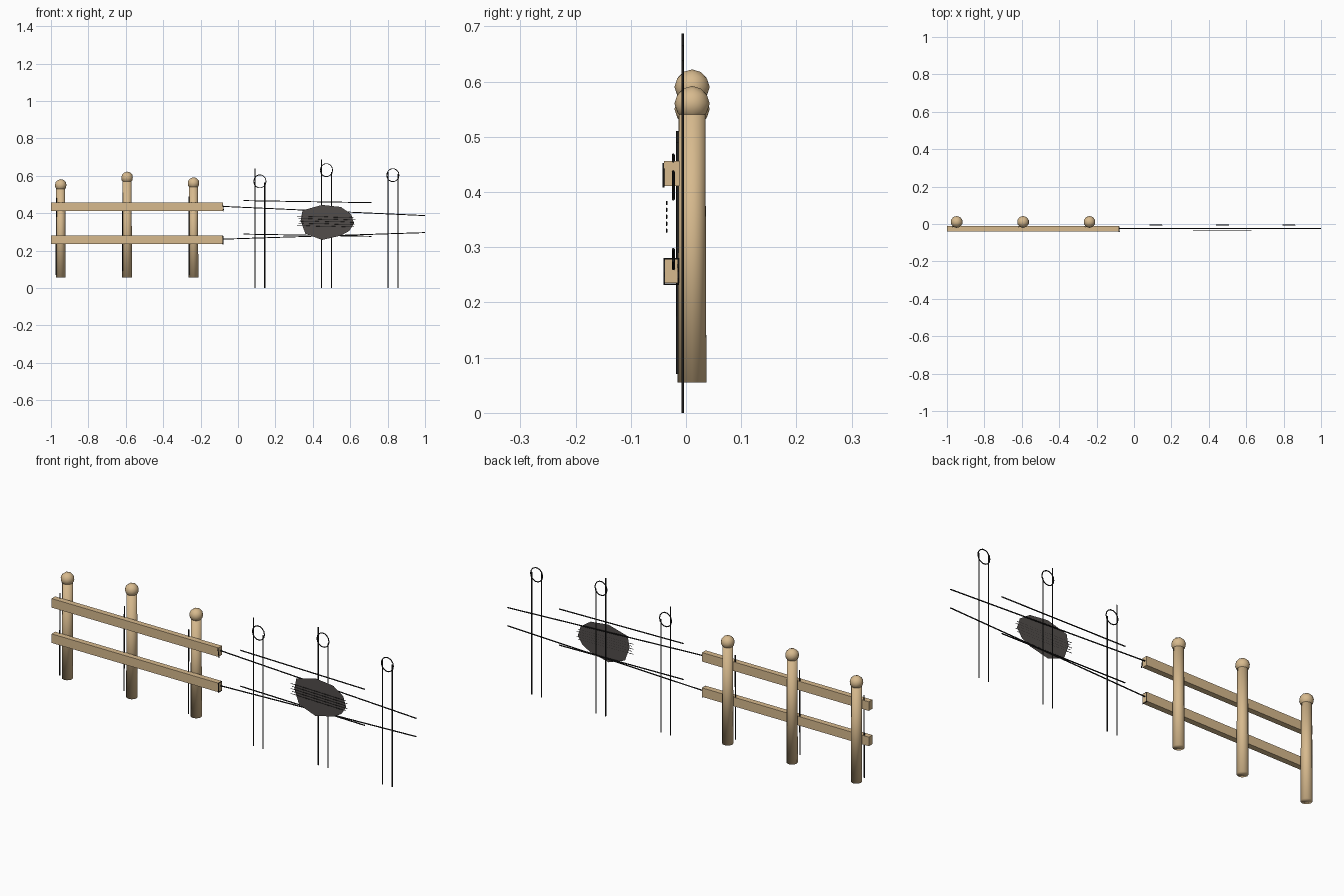
import bpy, bmesh, math
from mathutils import Vector

if "Cube" in bpy.data.objects:
    bpy.data.objects.remove(bpy.data.objects["Cube"])


def material(name, rgb):
    m = bpy.data.materials.new(name)
    m.diffuse_color = (*rgb, 1)
    m.use_nodes = True
    m.node_tree.nodes["Principled BSDF"].inputs["Base Color"].default_value = m.diffuse_color
    return m


WOOD = material("wood", (0.68, 0.49, 0.27))
INK = material("ink", (0.012, 0.012, 0.012))
SHADE = material("pencil_shade", (0.085, 0.075, 0.07))


def finish(name, bm, mat, smooth=False):
    me = bpy.data.meshes.new(name)
    bm.to_mesh(me)
    bm.free()
    me.materials.append(mat)
    for p in me.polygons:
        p.use_smooth = smooth
    ob = bpy.data.objects.new(name, me)
    bpy.context.collection.objects.link(ob)
    return ob


def stroke(name, points, r=0.0028, closed=False):
    # one pen line, a thin tube along a path
    cu = bpy.data.curves.new(name, 'CURVE')
    cu.dimensions = '3D'
    cu.bevel_depth = r
    cu.bevel_resolution = 1
    cu.use_fill_caps = True
    sp = cu.splines.new('POLY')
    sp.points.add(len(points) - 1)
    for p, co in zip(sp.points, points):
        p.co = (*co, 1)
    sp.use_cyclic_u = closed
    cu.materials.append(INK)
    ob = bpy.data.objects.new(name, cu)
    bpy.context.collection.objects.link(ob)
    return ob


# Wooden posts with ball caps and a shading stroke on the left
BASE = 0.055
for i, (x, ball_z, s0, s1) in enumerate([(-0.948, 0.55, 0.07, 0.48),
                                         (-0.593, 0.59, 0.09, 0.51),
                                         (-0.238, 0.56, 0.07, 0.49)]):
    top = ball_z - 0.02
    bm = bmesh.new()
    bmesh.ops.create_cone(bm, cap_ends=True, segments=12, radius1=0.026,
                          radius2=0.024, depth=top - BASE)
    bmesh.ops.translate(bm, verts=bm.verts, vec=(x, 0.011, (top + BASE) / 2))
    finish(f"post_{i}", bm, WOOD, True)
    bm = bmesh.new()
    bmesh.ops.create_icosphere(bm, subdivisions=2, radius=0.032)
    bmesh.ops.translate(bm, verts=bm.verts, vec=(x, 0.011, ball_z))
    finish(f"ball_cap_{i}", bm, WOOD, True)
    stroke(f"post_shadow_{i}", [(x - 0.025, -0.015, s0), (x - 0.023, -0.015, s1)])

# Wooden rails
for name, z0, z1 in [("lower_rail", 0.235, 0.28), ("upper_rail", 0.411, 0.456)]:
    bm = bmesh.new()
    bmesh.ops.create_cube(bm, size=1)
    for v in bm.verts:
        v.co = ((-1, -0.08)[v.co.x > 0], (-0.04, -0.012)[v.co.y > 0],
                (z0, z1)[v.co.z > 0])
    finish(name, bm, WOOD)

# Ink lines around the cut ends of the rails
stroke("lower_end_outline", [(-0.081, y, z) for y, z in
       [(-0.039, 0.233), (-0.039, 0.279), (-0.014, 0.279), (-0.014, 0.233)]],
       0.0022, True)
stroke("upper_end_mark", [(-0.082, -0.041, 0.452), (-0.076, -0.041, 0.408)], 0.002)

# Sketched posts: two uprights and a ring each
for i, (x, za, zb, rx, rz) in enumerate([(0.09, 0.64, 0.565, 0.117, 0.57),
                                         (0.447, 0.687, 0.62, 0.473, 0.63),
                                         (0.802, 0.62, 0.61, 0.828, 0.603)]):
    stroke(f"sketch_post_left_{i}", [(x, -0.006, 0), (x, -0.006, za)])
    stroke(f"sketch_post_right_{i}", [(x + 0.053, -0.006, 0), (x + 0.053, -0.006, zb)])
    ring = [(rx + 0.033 * math.cos(a), -0.006, rz + 0.035 * math.sin(a))
            for a in (math.tau * k / 14 for k in range(14))]
    stroke(f"sketch_ball_{i}", ring, 0.0025, True)

# Sketched rails
for i, (xa, za, xb, zb) in enumerate([(-0.08, 0.436, 1, 0.387), (-0.08, 0.261, 1, 0.296),
                                      (0.03, 0.467, 0.715, 0.456),
                                      (0.03, 0.288, 0.715, 0.276)]):
    stroke(f"sketch_rail_{i}", [(xa, -0.023, za), (xb, -0.023, zb)])

# Flat shaded patch with hatch strokes
outline = [(0.335, 0.36), (0.345, 0.415), (0.45, 0.444), (0.55, 0.433), (0.605, 0.395),
           (0.62, 0.345), (0.595, 0.305), (0.55, 0.28), (0.45, 0.257), (0.36, 0.29)]
bm = bmesh.new()
bm.faces.new([bm.verts.new((x, -0.034, z)) for x, z in outline])
finish("shaded_patch", bm, SHADE)
for k in range(5):
    z = 0.33 + 0.0125 * k
    x0 = 0.315 + 0.008 * (k % 2)
    stroke(f"hatch_{k}", [(x0, -0.035, z + 0.003), (x0 + 0.305, -0.035, z - 0.003)], 0.0012)
